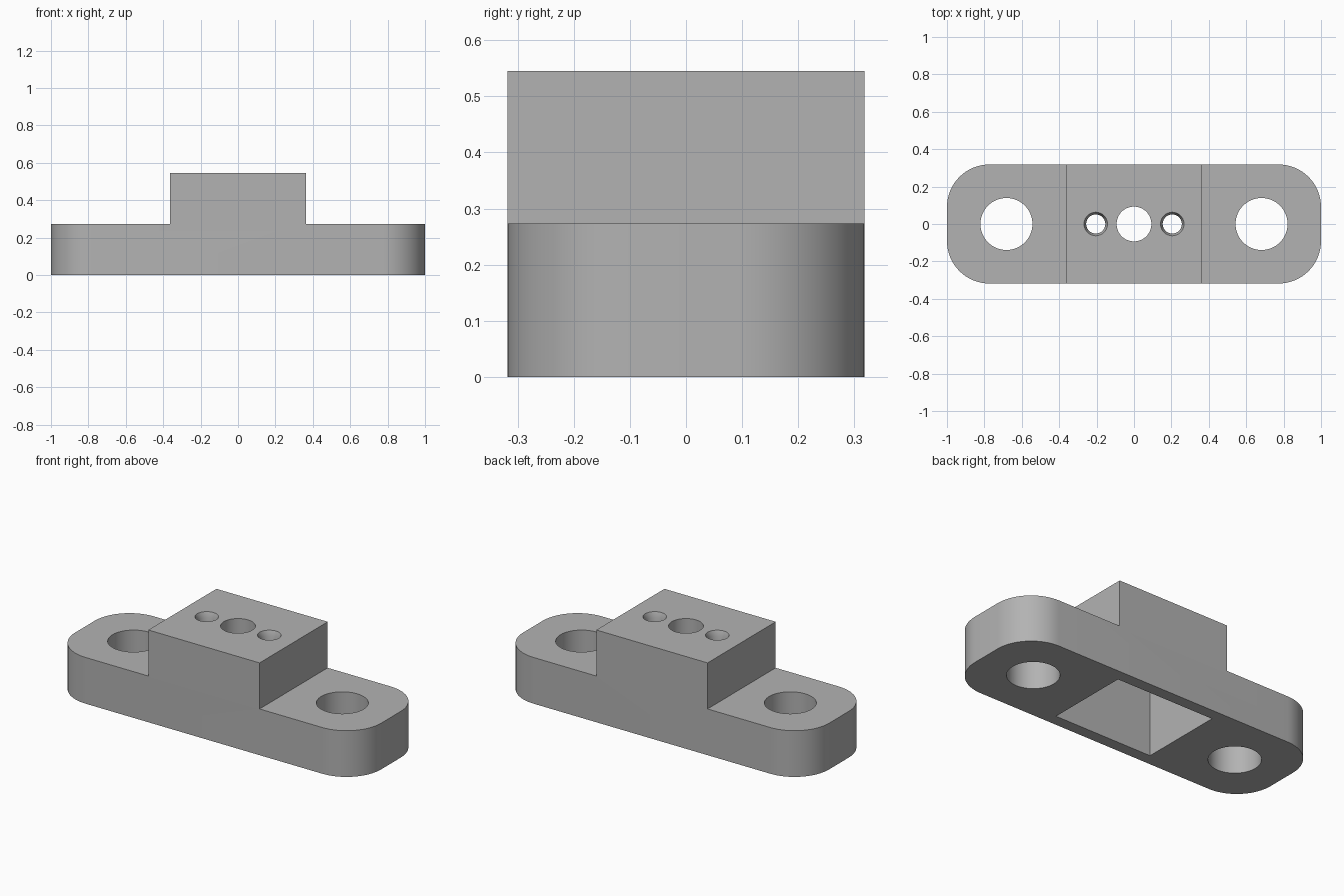
import bpy, bmesh, math
from mathutils import Matrix

if "Cube" in bpy.data.objects:
    bpy.data.objects.remove(bpy.data.objects["Cube"])

HALF_W, BASE_H, TOP_H = 0.318, 0.273, 0.545
BLOCK_X, CORNER_R = 0.3636, 0.227
CEILING = 0.11

grey = bpy.data.materials.new("machined grey")
grey.use_nodes = True
colour = (0.45, 0.45, 0.45, 1)
grey.diffuse_color = colour
grey.node_tree.nodes["Principled BSDF"].inputs["Base Color"].default_value = colour


def make_object(name, bm):
    bmesh.ops.recalc_face_normals(bm, faces=bm.faces[:])
    mesh = bpy.data.meshes.new(name)
    bm.to_mesh(mesh)
    bm.free()
    mesh.materials.append(grey)
    obj = bpy.data.objects.new(name, mesh)
    bpy.context.collection.objects.link(obj)
    return obj


def prism(name, points, extrude):
    bm = bmesh.new()
    face = bm.faces.new([bm.verts.new(p) for p in points])
    geom = bmesh.ops.extrude_face_region(bm, geom=[face])["geom"]
    moved = [v for v in geom if isinstance(v, bmesh.types.BMVert)]
    bmesh.ops.translate(bm, verts=moved, vec=extrude)
    return make_object(name, bm)


def cone(name, x, z0, z1, r0, r1):
    bm = bmesh.new()
    bmesh.ops.create_cone(bm, cap_ends=True, segments=64, radius1=r0, radius2=r1,
                          depth=z1 - z0, matrix=Matrix.Translation((x, 0, (z0 + z1) / 2)))
    return make_object(name, bm)


def boolean(target, tool, operation):
    mod = target.modifiers.new("cut", "BOOLEAN")
    mod.operation, mod.solver, mod.object = operation, "EXACT", tool
    bpy.context.view_layer.objects.active = target
    bpy.ops.object.modifier_apply(modifier=mod.name)
    bpy.data.objects.remove(tool)


# Stepped body: front profile, trimmed to a plan with rounded corners
half = [(1.1, 0), (1.1, BASE_H), (BLOCK_X, BASE_H), (BLOCK_X, TOP_H)]
profile = half + [(-x, z) for x, z in reversed(half)]
body = prism("stepped_mount", [(x, -0.5, z) for x, z in profile], (0, 1, 0))

plan = []
for i, (sx, sy) in enumerate([(1, 1), (-1, 1), (-1, -1), (1, -1)]):
    for k in range(17):
        a = math.pi / 2 * (i + k / 16)
        plan.append((sx * (1 - CORNER_R) + CORNER_R * math.cos(a),
                     sy * (HALF_W - CORNER_R) + CORNER_R * math.sin(a), -0.2))
boolean(body, prism("plan_trim", plan, (0, 0, 1)), "INTERSECT")

# Pocket open at the underside
px, py = 0.318, 0.25
pocket = [(px, py, -0.1), (-px, py, -0.1), (-px, -py, -0.1), (px, -py, -0.1)]
boolean(body, prism("pocket_cutter", pocket, (0, 0, TOP_H - CEILING + 0.1)), "DIFFERENCE")

# Centre bore, mounting holes and countersunk screw holes
boolean(body, cone("bore_cutter", 0, 0.1, 0.7, 0.093, 0.093), "DIFFERENCE")
for side in (-1, 1):
    boolean(body, cone("mount_cutter", side * 0.682, -0.1, 0.7, 0.139, 0.139), "DIFFERENCE")
    boolean(body, cone("screw_cutter", side * 0.2045, 0.1, 0.7, 0.051, 0.051), "DIFFERENCE")
    boolean(body, cone("sink_cutter", side * 0.2045, TOP_H - 0.03, TOP_H + 0.03, 0.051, 0.075),
            "DIFFERENCE")

# Smooth curved walls, crisp edges
bpy.ops.object.select_all(action="DESELECT")
body.select_set(True)
bpy.context.view_layer.objects.active = body
bpy.ops.object.shade_smooth_by_angle(angle=math.radians(25))
